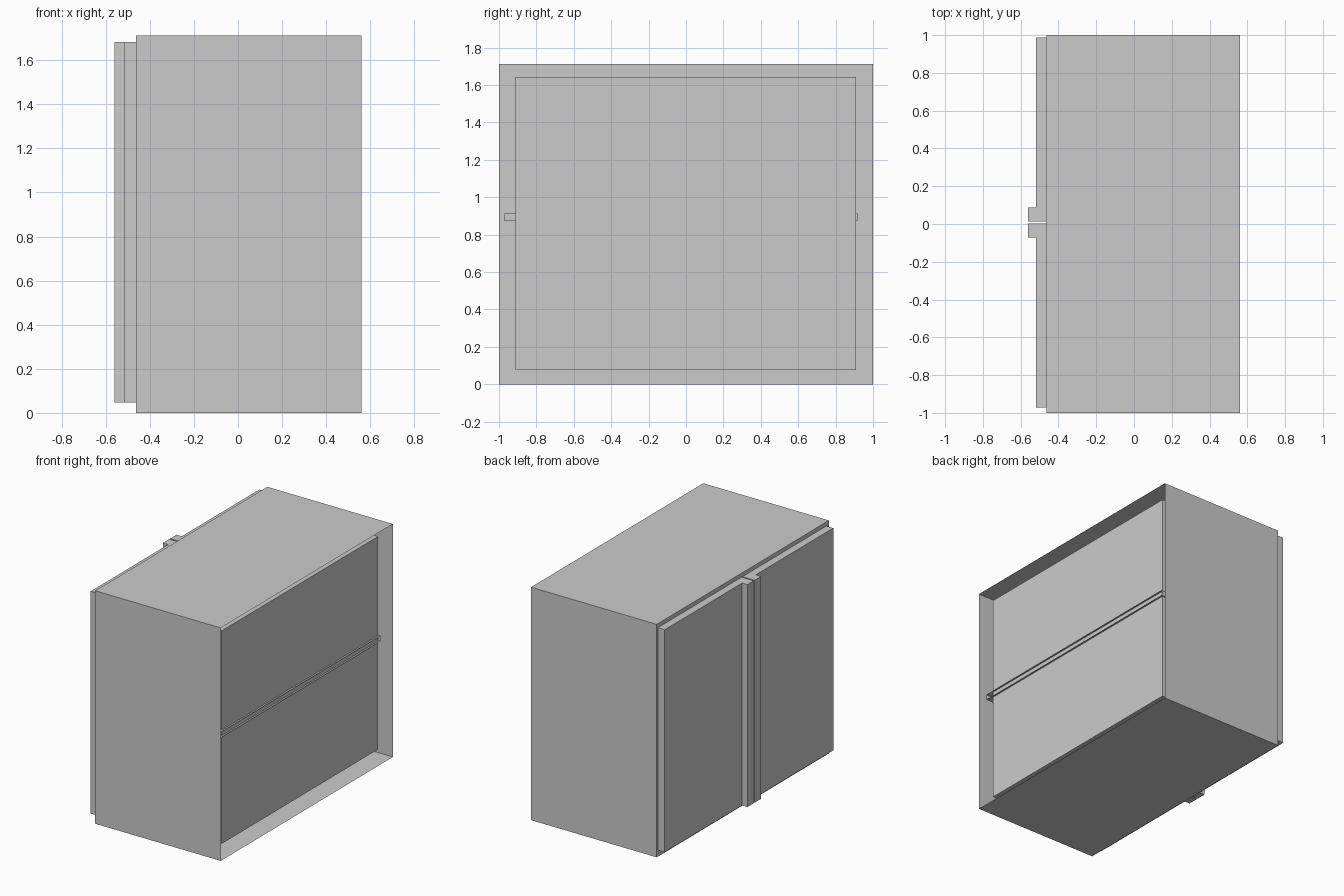
import bpy, bmesh
from mathutils import Matrix, Vector

if "Cube" in bpy.data.objects:
    bpy.data.objects.remove(bpy.data.objects["Cube"])


def add_box(bm, lo, hi):
    """Add a box spanning lo..hi and return its verts."""
    lo, hi = Vector(lo), Vector(hi)
    m = Matrix.Translation((lo + hi) / 2) @ Matrix.Diagonal((*(hi - lo), 1))
    return bmesh.ops.create_cube(bm, size=1, matrix=m)["verts"]


def faces_at_x(bm, x):
    return [f for f in bm.faces if all(abs(v.co.x - x) < 1e-4 for v in f.verts)]


def finish(name, bm):
    mesh = bpy.data.meshes.new(name)
    bm.to_mesh(mesh)
    bm.free()
    obj = bpy.data.objects.new(name, mesh)
    bpy.context.collection.objects.link(obj)
    return obj


FRONT, BACK, TOP = -0.462, 0.56, 1.713

# Carcass: outer shell open at the wall side, with an inner liner open to the doors
bm = bmesh.new()
add_box(bm, (FRONT, -1, 0), (BACK, 1, TOP))
outer = set(bm.faces)
add_box(bm, (FRONT, -0.912, 0.077), (0.505, 0.908, 1.643))
bmesh.ops.reverse_faces(bm, faces=[f for f in bm.faces if f not in outer])
rims = faces_at_x(bm, FRONT)
rim_edges = [e for f in rims for e in f.edges]
bmesh.ops.delete(bm, geom=rims + faces_at_x(bm, BACK), context="FACES_ONLY")
frame = bmesh.ops.bridge_loops(bm, edges=rim_edges)["faces"]
for f in frame:
    f.normal_update()
    if f.normal.x > 0:
        f.normal_flip()
finish("carcass", bm)

# Shelf: box open at the wall side, poking slightly through the liner
bm = bmesh.new()
add_box(bm, (-0.43, -0.97, 0.872), (0.518, 0.917, 0.912))
bmesh.ops.delete(bm, geom=faces_at_x(bm, 0.518), context="FACES_ONLY")
finish("shelf", bm)

# Doors: L-shaped profile with a full-height grip at the meeting edge, mirrored
MID, Z0, Z1 = 0.008, 0.048, 1.683
profile = [(FRONT, 0.005), (-0.561, 0.005), (-0.561, 0.08),
           (-0.518, 0.08), (-0.518, 0.979), (FRONT, 0.979)]
for name, side in (("left_door", 1), ("right_door", -1)):
    bm = bmesh.new()
    face = bm.faces.new([bm.verts.new((x, MID + side * y, Z0)) for x, y in profile])
    up = bmesh.ops.extrude_face_region(bm, geom=[face], use_keep_orig=True)["geom"]
    top = [v for v in up if isinstance(v, bmesh.types.BMVert)]
    bmesh.ops.translate(bm, verts=top, vec=(0, 0, Z1 - Z0))
    bmesh.ops.recalc_face_normals(bm, faces=bm.faces)
    finish(name, bm)
